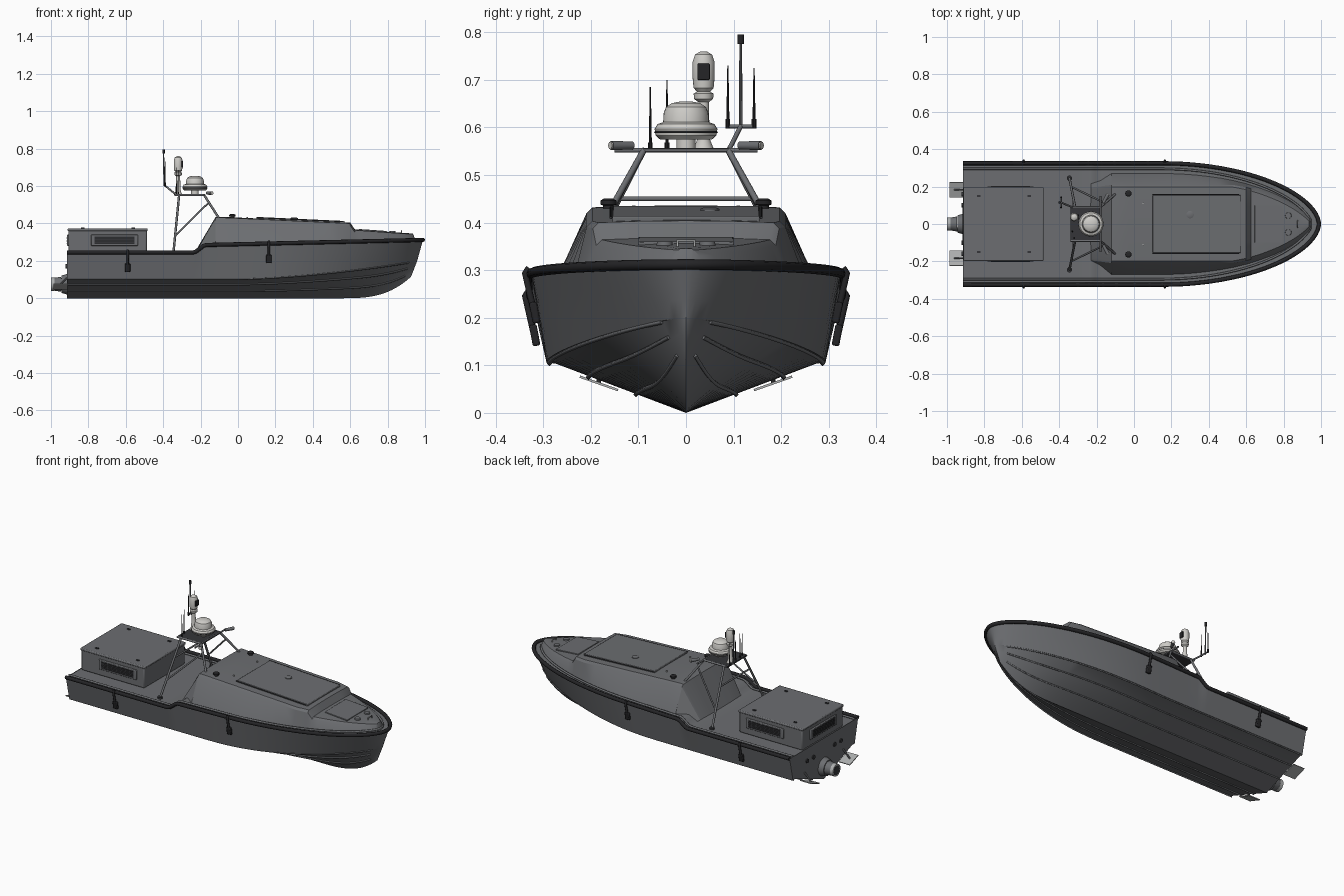
import bpy, bmesh, math
from mathutils import Vector, Matrix

if "Cube" in bpy.data.objects:
    bpy.data.objects.remove(bpy.data.objects["Cube"])


def material(name, r, g, b):
    m = bpy.data.materials.new(name)
    m.use_nodes = True
    m.diffuse_color = (r, g, b, 1)
    m.node_tree.nodes["Principled BSDF"].inputs["Base Color"].default_value = (r, g, b, 1)
    return m


GREY = material("naval grey", 0.15, 0.155, 0.165)
BLACK = material("black rubber", 0.018, 0.018, 0.02)
DARK = material("dark grille", 0.035, 0.036, 0.04)
PALE = material("pale white", 0.62, 0.61, 0.58)
METAL = material("bare metal", 0.42, 0.43, 0.43)
made = []


def finish(name, bm, mat):
    bmesh.ops.remove_doubles(bm, verts=bm.verts, dist=0.0002)
    bmesh.ops.recalc_face_normals(bm, faces=bm.faces)
    me = bpy.data.meshes.new(name)
    bm.to_mesh(me)
    bm.free()
    me.materials.append(mat)
    ob = bpy.data.objects.new(name, me)
    bpy.context.collection.objects.link(ob)
    made.append(ob)
    return ob


def loft(name, rows, mat, cap_start=False, cap_end=False):
    bm = bmesh.new()
    grid = [[bm.verts.new(p) for p in row] for row in rows]
    for a, b in zip(grid, grid[1:]):
        for i in range(len(a) - 1):
            bm.faces.new((a[i], a[i + 1], b[i + 1], b[i]))
    if cap_start:
        bm.faces.new(grid[0])
    if cap_end:
        bm.faces.new(grid[-1])
    return finish(name, bm, mat)


def lathe(name, centre, profile, mat, n=32):
    cx, cy, cz = centre
    rows = [[(cx + r * math.cos(k * math.tau / n), cy + r * math.sin(k * math.tau / n), cz + z)
             for k in range(n + 1)] for r, z in profile]
    return loft(name, rows, mat)


def box(name, centre, size, mat, bevel=0.0, rot=(0, 0, 0)):
    bm = bmesh.new()
    bmesh.ops.create_cube(bm, size=1, matrix=Matrix.Diagonal((*size, 1)))
    ob = finish(name, bm, mat)
    ob.location, ob.rotation_euler = centre, rot
    if bevel:
        mod = ob.modifiers.new("soft edge", "BEVEL")
        mod.width, mod.segments = bevel, 2
    return ob


def rod(name, p, q, r1, r2, mat, n=20):
    p, q = Vector(p), Vector(q)
    d = q - p
    m = Matrix.Translation((p + q) / 2) @ d.to_track_quat("Z", "Y").to_matrix().to_4x4()
    bm = bmesh.new()
    bmesh.ops.create_cone(bm, cap_ends=True, segments=n, radius1=r1, radius2=r2, depth=d.length, matrix=m)
    return finish(name, bm, mat)


def tube(name, pts, r, mat, res=2):
    cu = bpy.data.curves.new(name, "CURVE")
    cu.dimensions, cu.bevel_depth, cu.bevel_resolution, cu.use_fill_caps = "3D", r, res, True
    sp = cu.splines.new("POLY")
    sp.points.add(len(pts) - 1)
    for point, co in zip(sp.points, pts):
        point.co = (*co, 1)
    cu.materials.append(mat)
    ob = bpy.data.objects.new(name, cu)
    bpy.context.collection.objects.link(ob)
    return ob


# Hull lines: sheer, chine and keel, each running from stern to stem
STERN, BOW = -0.915, 0.989
stations = [STERN, -0.6, -0.3, -0.24, -0.225, -0.205, -0.185, -0.17, -0.1, 0.0, 0.08]
stations += [0.15 + (BOW - 0.15) * math.sin(math.pi / 2 * k / 24) for k in range(25)]


def taper(x, start, end, width, power):
    t = min(1, max(0, (x - start) / (end - start)))
    return width * max(0, 1 - t * t) ** power


def half_width(x):
    return taper(x, 0.15, BOW, 0.325, 0.56)


def sheer_z(x):
    t = min(1, max(0, (x + 0.24) / 0.07))
    return 0.245 + 0.04 * t * t * (3 - 2 * t) + 0.027 * max(0, (x + 0.17) / 1.16)


def line_x(x, end):
    return STERN + (x - STERN) / (BOW - STERN) * (end - STERN)


def sheer(x):
    return Vector((x, half_width(x), sheer_z(x)))


def chine(x):
    c = line_x(x, 0.958)
    return Vector((c, taper(c, 0.1, 0.958, 0.293, 0.75), 0.105 + 0.095 * max(0, c / 0.958) ** 1.6))


def keel(x):
    k = line_x(x, 0.925)
    return Vector((k, 0, 0.115 * max(0, (k - 0.55) / 0.375) ** 3))


def flip(p):
    return Vector((p[0], -p[1], p[2]))


rows = []
for x in stations:
    s, c, k = sheer(x), chine(x), keel(x)
    lip = c + Vector((0, -0.018 * c.y / 0.293, -0.001))
    half = [s, c.lerp(s, 0.66), c.lerp(s, 0.33), c, lip, k.lerp(lip, 0.66), k.lerp(lip, 0.33)]
    rows.append(half + [k] + [flip(p) for p in reversed(half)])
loft("hull", rows, GREY, cap_start=True)
loft("deck", [[(x, w * half_width(x), sheer_z(x) - 0.004) for w in (-1, 0, 1)] for x in stations], GREY)

# Spray rails under the hull
for side, turn in (("left", lambda p: p), ("right", flip)):
    for f in (0.36, 0.7, 0.98):
        tube(side + "_spray_rail", [turn(keel(x).lerp(chine(x), f)) for x in stations[:-5]], 0.005, GREY, 0)

# Rubber rail around the sheer and low coaming inside it
edge = [sheer(x) for x in stations]
tube("rubber_rail", [flip(p) for p in edge] + edge[-2::-1], 0.011, BLACK)
inner = [Vector((x - 0.03 * max(0, x), max(0, half_width(x) - 0.03), sheer_z(x) + 0.003)) for x in stations]
inner = [p for p in inner if p.y > 0.005]
tube("deck_coaming", [flip(p) for p in inner] + inner[::-1], 0.006, GREY)

# Deckhouse and raised foredeck
rows = []
house = [(-0.235, 0.235), (-0.12, 0.43), (-0.11, 0.432)]
house += [(-0.1 + 0.07 * k, 0.432 - 0.0032 * k) for k in range(1, 11)]
house += [(0.625, 0.364)] + [(0.625 + 0.031 * k, 0.364 - 0.0022 * k) for k in range(1, 11)] + [(0.95, 0.305)]
for x, top in house:
    base = max(0.03, half_width(x) - 0.052)
    if x < -0.2:
        base = 0.215
    t = min(0.205, max(0.02, base - 0.025))
    z0 = sheer_z(x) - 0.01
    half = [(x, base, z0), (x, t + 0.004, max(z0, top - 0.012)), (x, t - 0.008, top), (x, t * 0.5, top + 0.003)]
    rows.append(half + [(x, 0, top + 0.004)] + [flip(p) for p in reversed(half)])
loft("deckhouse", rows, GREY, cap_start=True, cap_end=True)
SLOPE = 0.0457
box("roof_hatch_panel", (0.335, 0, 0.417), (0.47, 0.31, 0.014), GREY, 0.003, (0, SLOPE, 0))
box("foredeck_hatch", (0.72, 0, 0.361), (0.15, 0.2, 0.008), GREY, 0.002, (0, 0.07, 0))
lathe("roof_vent", (0.3, 0.05, 0.42), [(0.02, 0), (0.02, 0.009), (0.012, 0.012), (0, 0.012)], GREY)
for s in (-1, 1):
    lathe("roof_mushroom_vent", (-0.03, 0.163 * s, 0.428),
          [(0.011, 0), (0.011, 0.008), (0.017, 0.01), (0.017, 0.018), (0.009, 0.023), (0, 0.023)], BLACK)
    rod("bow_bollard", (0.825, 0.045 * s, 0.345), (0.825, 0.045 * s, 0.36), 0.018, 0.016, GREY)
    tube("roof_grab_rail", [(0.1, 0.158 * s, 0.431), (0.56, 0.158 * s, 0.41)], 0.003, DARK)
    for x in (0.05, 0.2, 0.35, 0.5):
        rod("roof_fastener", (x, 0.11 * s, 0.41), (x, 0.11 * s, 0.438 - SLOPE * x), 0.004, 0.004, METAL, 8)
tube("bow_hook", [(0.875, -0.018, 0.34), (0.875, -0.018, 0.362), (0.875, 0.018, 0.362), (0.875, 0.018, 0.34)],
     0.003, METAL)

# Engine box with louvred vents
box("engine_box", (-0.697, 0, 0.305), (0.42, 0.386, 0.13), GREY, 0.008)
box("engine_box_lid", (-0.697, 0, 0.366), (0.428, 0.394, 0.014), GREY, 0.005)


def vent(centre, turn):
    c, rot = Vector(centre), Matrix.Rotation(turn, 3, "Z")
    box("vent_frame", c, (0.25, 0.012, 0.06), GREY, 0.004, (0, 0, turn))
    box("vent_grille", c + rot @ Vector((0, -0.003, 0)), (0.215, 0.009, 0.042), DARK, 0, (0, 0, turn))
    for k in range(-2, 3):
        box("vent_slat", c + rot @ Vector((0, -0.006, k * 0.008)), (0.21, 0.006, 0.002), BLACK, 0, (0, 0, turn))


vent((-0.66, -0.194, 0.31), 0)
vent((-0.66, 0.194, 0.31), math.pi)
vent((-0.908, 0, 0.31), -math.pi / 2)
for s in (-1, 1):
    for x in (-0.83, -0.56):
        box("lid_hinge", (x, 0.15 * s, 0.374), (0.018, 0.01, 0.008), DARK)

# Water jet and trim tabs at the transom
rod("jet_housing", (-0.91, 0, 0.075), (-0.945, 0, 0.075), 0.056, 0.046, GREY, 28)
rod("jet_nozzle", (-0.945, 0, 0.075), (-0.985, 0, 0.075), 0.04, 0.034, GREY, 28)
rod("jet_ring", (-0.98, 0, 0.075), (-1.0, 0, 0.075), 0.036, 0.036, METAL, 28)
rod("jet_opening", (-0.99, 0, 0.075), (-1.001, 0, 0.075), 0.028, 0.028, DARK, 28)
for s in (-1, 1):
    box("trim_tab", (-0.95, 0.183 * s, 0.062), (0.075, 0.085, 0.005), METAL, 0, (s * 0.34, 0, 0))
    rod("trim_strut", (-0.914, 0.183 * s, 0.11), (-0.96, 0.183 * s, 0.064), 0.005, 0.005, GREY, 10)
    for y in (0.1, 0.16):
        rod("transom_outlet", (-0.91, y * s, 0.17), (-0.921, y * s, 0.17), 0.012, 0.012, DARK)
    # Hanging side fenders
    for x in (-0.59, 0.165):
        z = sheer_z(x)
        tube("fender_strap", [(x, 0.33 * s, z + 0.012), (x, 0.338 * s, z), (x, 0.317 * s, z - 0.09)], 0.007, BLACK)
        box("fender_pad", (x, 0.318 * s, z - 0.082), (0.028, 0.016, 0.045), BLACK, 0.004, (-0.19 * s, 0, 0))

# Mast frame
for s in (-1, 1):
    tube("aft_mast_leg", [(-0.345, 0.245 * s, 0.245), (-0.315, 0.09 * s, 0.55)], 0.0065, GREY)
    tube("fore_mast_leg", [(-0.1, 0.16 * s, 0.425), (-0.18, 0.09 * s, 0.55)], 0.0065, GREY)
    tube("mast_brace", [(-0.336, 0.2 * s, 0.335), (-0.155, 0.111 * s, 0.513)], 0.005, GREY)
    tube("platform_side", [(-0.34, 0.09 * s, 0.552), (-0.18, 0.09 * s, 0.552)], 0.006, GREY)
    rod("leg_foot", (-0.345, 0.245 * s, 0.24), (-0.345, 0.245 * s, 0.252), 0.014, 0.014, DARK)
    # Floodlights on the crossbar ends
    a, b = Vector((-0.165, 0.112 * s, 0.562)), Vector((-0.14, 0.157 * s, 0.562))
    rod("floodlight", a, b, 0.008, 0.01, GREY)
    rod("floodlight_lens", b, b + (b - a) * 0.06, 0.008, 0.008, PALE)
for x, w in ((-0.325, 0.143), (-0.18, 0.15)):
    z = 0.45 if x < -0.3 else 0.552
    tube("mast_crossbar", [(x, -w, z), (x, w, z)], 0.005, GREY)
box("mast_platform", (-0.258, 0, 0.552), (0.165, 0.18, 0.007), DARK)

# Radar dome
lathe("radar_mount", (-0.23, 0, 0.553), [(0.02, 0), (0.02, 0.03)], PALE)
lathe("radar_dome", (-0.23, 0, 0.575), [(0, 0), (0.055, 0), (0.064, 0.008), (0.066, 0.022), (0.06, 0.032),
      (0.048, 0.036), (0.047, 0.055), (0.042, 0.068), (0.03, 0.076), (0.014, 0.079), (0, 0.08)], PALE)
lathe("radar_seam", (-0.23, 0, 0.588), [(0.0655, 0), (0.067, 0.002), (0.0655, 0.004)], DARK)

# Camera turret
lathe("camera_turret", (-0.32, 0.037, 0.553), [(0.022, 0), (0.014, 0.02), (0.011, 0.08), (0.011, 0.1), (0.02, 0.107),
      (0.021, 0.118), (0.014, 0.122), (0.021, 0.13), (0.023, 0.15), (0.023, 0.185), (0.018, 0.2), (0.008, 0.206),
      (0, 0.207)], PALE, 24)
box("camera_window", (-0.298, 0.037, 0.717), (0.009, 0.026, 0.034), BLACK, 0.002)

# Aerials
tube("aerial_arm", [(-0.33, 0.09, 0.553), (-0.39, 0.115, 0.602)], 0.005, GREY)
tube("aerial_bar", [(-0.39, 0.086, 0.602), (-0.39, 0.144, 0.602)], 0.004, GREY)
rod("main_aerial", (-0.395, 0.115, 0.6), (-0.398, 0.115, 0.785), 0.004, 0.003, GREY, 10)
rod("main_aerial_tip", (-0.398, 0.115, 0.775), (-0.398, 0.115, 0.795), 0.007, 0.007, BLACK, 14)
for x, y, z, h in ((-0.39, 0.088, 0.6, 0.13), (-0.39, 0.143, 0.6, 0.125), (-0.32, -0.075, 0.55, 0.135),
                   (-0.33, -0.04, 0.55, 0.15)):
    rod("whip_aerial", (x, y, z), (x, y, z + h), 0.0035, 0.0012, BLACK, 8)
    rod("whip_base", (x, y, z - 0.002), (x, y, z + 0.018), 0.005, 0.005, BLACK, 10)

# Smooth curved faces, keep edges sharp
bpy.ops.object.select_all(action="DESELECT")
for ob in made:
    ob.select_set(True)
bpy.context.view_layer.objects.active = made[0]
bpy.ops.object.shade_smooth_by_angle(angle=math.radians(28))
bpy.ops.object.select_all(action="DESELECT")
